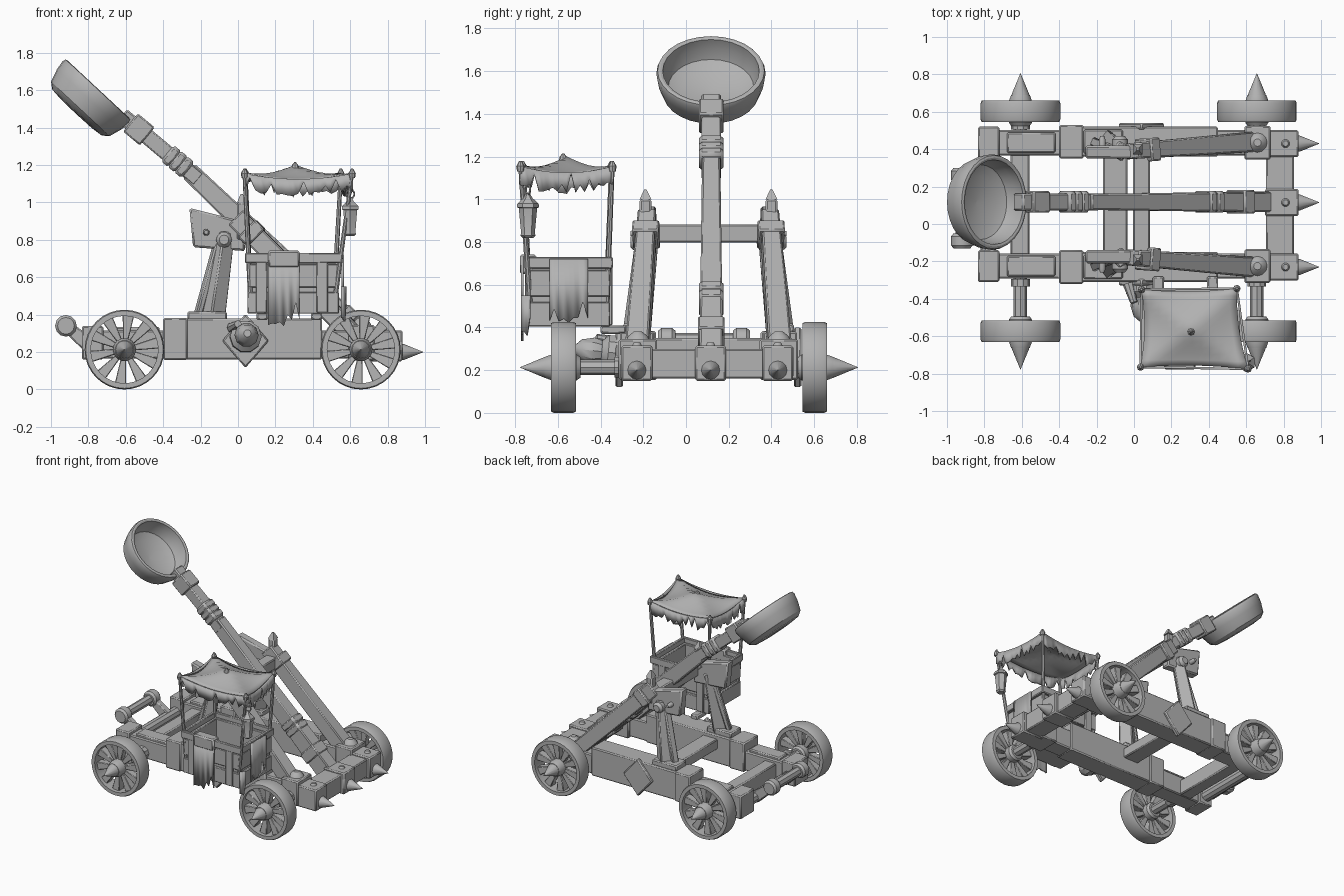
import bpy, bmesh, math, random
from mathutils import Vector as V

random.seed(4)
if "Cube" in bpy.data.objects:
    bpy.data.objects.remove(bpy.data.objects["Cube"])

grey = bpy.data.materials.new("plain_grey")
grey.use_nodes = True
GREY = (0.45, 0.45, 0.45, 1)
grey.diffuse_color = GREY
grey.node_tree.nodes["Principled BSDF"].inputs["Base Color"].default_value = GREY
parts = []


def make(name, verts, faces, bevel=0.0, thick=0.0):
    bm = bmesh.new()
    vs = [bm.verts.new(v) for v in verts]
    for f in faces:
        bm.faces.new([vs[i] for i in f])
    bmesh.ops.recalc_face_normals(bm, faces=bm.faces)
    me = bpy.data.meshes.new(name)
    bm.to_mesh(me)
    bm.free()
    me.materials.append(grey)
    ob = bpy.data.objects.new(name, me)
    bpy.context.collection.objects.link(ob)
    if bevel:
        m = ob.modifiers.new("bevel", "BEVEL")
        m.width, m.segments = bevel, 1
    if thick:
        m = ob.modifiers.new("thickness", "SOLIDIFY")
        m.thickness, m.offset = thick, 0
    parts.append(ob)


def frame(p0, p1):
    d = (V(p1) - V(p0)).normalized()
    side = V((0, 0, 1)).cross(d)
    side = side.normalized() if side.length > 0.01 else V((0, 1, 0))
    return side, d.cross(side)


def loft(name, rings, cap=True, bevel=0.0):
    n = len(rings[0])
    faces = [(k * n + i, k * n + (i + 1) % n, (k + 1) * n + (i + 1) % n, (k + 1) * n + i)
             for k in range(len(rings) - 1) for i in range(n)]
    if cap:
        faces += [tuple(range(n)), tuple(range((len(rings) - 1) * n, len(rings) * n))]
    make(name, [v for r in rings for v in r], faces, bevel)


def beam(name, p0, p1, a, b=None, bevel=0.008):
    """Squared timber; a and b are (width, height) at either end."""
    s, u = frame(p0, p1)
    rings = [[V(p) + s * (w * i / 2) + u * (h * j / 2) for i, j in ((-1, -1), (1, -1), (1, 1), (-1, 1))]
             for p, (w, h) in ((p0, a), (p1, b or a))]
    loft(name, rings, bevel=bevel)


def box(name, lo, hi, bevel=0.008):
    y, z = (lo[1] + hi[1]) / 2, (lo[2] + hi[2]) / 2
    beam(name, (lo[0], y, z), (hi[0], y, z), (hi[1] - lo[1], hi[2] - lo[2]), bevel=bevel)


def turned(name, p0, p1, profile, n=12, cap=True, flat=1.0):
    """Lathe a profile of (fraction along, radius) around the line p0-p1."""
    s, u = frame(p0, p1)
    rings = [[V(p0).lerp(V(p1), t) + (s * math.cos(a) + u * flat * math.sin(a)) * max(r, 0.001)
              for a in (2 * math.pi * i / n for i in range(n))] for t, r in profile]
    loft(name, rings, cap)


def rod(name, p0, p1, r, r1=None, n=8):
    turned(name, p0, p1, [(0, r), (1, r if r1 is None else r1)], n)


def ragged(name, p0, p1, drop, n, wild=0.5, sag=0.0):
    """Cloth strip hung between two points with a torn lower edge."""
    p0, p1 = V(p0), V(p1)
    top = [p0.lerp(p1, i / n) - V((0, 0, sag * (1 - (2 * i / n - 1) ** 2))) for i in range(n + 1)]
    low = [p - V((0, 0, drop * (1 - wild * random.random() * (1.6 if i % 2 else 0.4)))) for i, p in enumerate(top)]
    make(name, top + low, [(i, i + 1, n + 2 + i, n + 1 + i) for i in range(n)], thick=0.012)


MID = 0.105                      # centre line between the rails

# Wheels, stub axles and hub spikes
for wx, wname in ((-0.607, "rear"), (0.657, "front")):
    for s, y0, y1 in ((-1, -0.515, -0.632), (1, 0.545, 0.66)):
        name, z = f"{wname}_{'near' if s < 0 else 'far'}", 0.213
        at = lambda y: (wx, y, z)
        turned(name + "_rim", at(y0), at(y1),
               [(0, 0.18), (0, 0.207), (0.12, 0.213), (0.88, 0.213), (1, 0.207), (1, 0.18), (0, 0.18)], 32, False)
        for k in range(10):
            a = 2 * math.pi * k / 10 + 0.2
            d = V((math.cos(a), 0, math.sin(a)))
            c = V(at((y0 + y1) / 2))
            beam(name + "_spoke", c + d * 0.04, c + d * 0.187, (0.045, 0.026), (0.06, 0.062), 0.004)
        turned(name + "_hub", at(y0 - s * 0.02), at(y1 + s * 0.03),
               [(0, 0.05), (0.1, 0.062), (0.8, 0.062), (1, 0.05)], 14)
        turned(name + "_hub_spike", at(y1 + s * 0.02), at(y1 + s * 0.145), [(0, 0.05), (0.15, 0.045), (1, 0)])
        rod(name + "_axle", at(MID + s * 0.33), at(y0), 0.036)
        turned(name + "_axle_collar", at(MID + s * 0.40), at(MID + s * 0.44), [(0, 0.05), (1, 0.05)], 10)

# Side rails, side frames and braces
for s in (-1, 1):
    tag = "near" if s < 0 else "far"
    Y = lambda off: MID + s * off
    yr = Y(0.33)
    beam(tag + "_rail", (-0.82, yr, 0.24), (0.86, yr, 0.24), (0.135, 0.15))
    beam(tag + "_rail_middle", (-0.39, Y(0.335), 0.27), (0.45, Y(0.335), 0.27), (0.16, 0.22))
    beam(tag + "_rail_end", (-0.835, yr, 0.25), (-0.72, yr, 0.25), (0.17, 0.18))
    beam(tag + "_rail_sleeve", (-0.40, Y(0.335), 0.27), (-0.27, Y(0.335), 0.27), (0.18, 0.225))
    beam(tag + "_axle_block", (0.59, yr, 0.25), (0.73, yr, 0.25), (0.18, 0.19))
    beam(tag + "_side_plank", (-0.68, yr, 0.31), (-0.42, yr, 0.31), (0.11, 0.05))
    turned(tag + "_stud", (0.66, yr, 0.34), (0.66, yr, 0.38), [(0, 0.055), (0.5, 0.045), (1, 0.02)])
    # diamond plate
    make(tag + "_diamond_plate",
         [(0.04 + 0.125 * i, Y(y), 0.26 + 0.145 * j) for y in (0.40, 0.435) for i, j in ((1, 0), (0, 1), (-1, 0), (0, -1))],
         [(0, 1, 2, 3), (4, 5, 6, 7)] + [(i, (i + 1) % 4, 4 + (i + 1) % 4, 4 + i) for i in range(4)], bevel=0.008)
    # upright, rear strut and foot
    beam(tag + "_upright", (-0.135, Y(0.335), 0.38), (-0.07, Y(0.285), 0.84), (0.10, 0.10), (0.085, 0.08))
    beam(tag + "_rear_strut", (-0.22, Y(0.335), 0.38), (-0.11, Y(0.29), 0.78), (0.05, 0.035))
    beam(tag + "_upright_foot", (-0.27, Y(0.335), 0.395), (-0.06, Y(0.335), 0.395), (0.13, 0.045))
    # head plate, profile drawn in side elevation
    prof = [(-0.26, 0.97), (0.02, 0.90), (0.04, 0.74), (-0.24, 0.76)]
    loft(tag + "_head_plate", [[(x, Y(o), z) for x, z in prof] for o in (0.245, 0.315)], bevel=0.01)
    for x, z, r in ((-0.075, 0.80, 0.042), (-0.17, 0.84, 0.018)):
        turned(tag + "_head_bolt", (x, Y(0.30), z), (x, Y(0.365), z), [(0, r), (0.7, r), (1, r * 0.6)])
    # long diagonal brace with strap and pointed post
    top, foot = V((-0.01, Y(0.285), 0.92)), V((0.64, Y(0.335), 0.27))
    beam(tag + "_brace", top, foot, (0.085, 0.11), (0.11, 0.11))
    beam(tag + "_brace_strap", top.lerp(foot, 0.09), top.lerp(foot, 0.17), (0.125, 0.13))
    beam(tag + "_post", (0.02, Y(0.295), 0.80), (0.02, Y(0.295), 1.0), (0.055, 0.05))
    beam(tag + "_post_tip", (0.02, Y(0.295), 1.0), (0.02, Y(0.295), 1.045), (0.055, 0.05), (0.012, 0.012), 0)

# Cross members
beam("front_crossbeam", (0.78, -0.29, 0.23), (0.78, 0.50, 0.23), (0.15, 0.14))
beam("rear_crossbeam", (-0.61, -0.2, 0.23), (-0.61, 0.42, 0.23), (0.10, 0.12))
beam("middle_crossbeam", (-0.10, -0.2, 0.31), (-0.10, 0.42, 0.31), (0.13, 0.08))
beam("top_crossbar", (0.04, -0.2, 0.84), (0.04, 0.4, 0.84), (0.09, 0.085))
for y in (MID - 0.335, MID + 0.01, MID + 0.325):
    box("crossbeam_sleeve", (0.70, y - 0.072, 0.15), (0.88, y + 0.072, 0.315))
    turned("front_spike", (0.87, y, 0.20), (0.99, y, 0.20), [(0, 0.045), (0.15, 0.042), (1, 0)])
    turned("sleeve_bolt", (0.81, y, 0.31), (0.81, y, 0.33), [(0, 0.025), (1, 0.015)])

# Throwing arm with a slight knee, collar and wrappings
KNEE = -0.26


def P(x):
    return V((x, 0.118, 1.166 - (x - KNEE) * (0.83 if x < KNEE else 0.955)))


beam("arm_upper", P(-0.62), P(KNEE) + V((0.05, 0, -0.045)), (0.09, 0.085))
beam("arm_lower", P(KNEE), P(0.70), (0.085, 0.10), (0.11, 0.14))
beam("arm_collar", P(-0.575), P(-0.485), (0.115, 0.125))
for x in (-0.38, -0.345, -0.31, 0.36, 0.40):
    beam("arm_wrapping", P(x), P(x + 0.045), (0.115, 0.11 if x < 0 else 0.145), bevel=0.015)
beam("arm_foot_strap", P(0.54), P(0.60), (0.125, 0.15))

# Bowl
c, nrm = V((-0.748, 0.117, 1.602)), V((0.68, 0, 0.73))
turned("bowl", c - nrm * 0.175, c,
       [(0, 0.001), (0.01, 0.12), (0.05, 0.19), (0.2, 0.225), (0.6, 0.248), (0.9, 0.256), (1, 0.25), (1.02, 0.238),
        (1, 0.226), (0.7, 0.222), (0.4, 0.2), (0.25, 0.14), (0.2, 0.001)], 28, flat=0.95)

# Rear crank handle
for y in (-0.09, 0.26):
    beam("crank_arm", (-0.92, y, 0.34), (-0.78, y, 0.225), (0.045, 0.06), (0.055, 0.085))
    turned("crank_knob", (-0.92, y - 0.04, 0.34), (-0.92, y + 0.04, 0.34), [(0, 0.045), (0.2, 0.058), (0.8, 0.058), (1, 0.045)])
rod("crank_grip", (-0.92, -0.1, 0.34), (-0.92, 0.26, 0.34), 0.034)
rod("crank_shaft", (-0.78, -0.2, 0.23), (-0.78, 0.42, 0.23), 0.042, n=10)

# Boss on the near side
turned("side_boss", (0.04, -0.33, 0.28), (0.05, -0.52, 0.30),
       [(0, 0.085), (0.2, 0.085), (0.35, 0.055), (0.55, 0.065), (0.85, 0.05), (1, 0.02)], 10)
rod("boss_peg", (-0.03, -0.32, 0.33), (0.0, -0.42, 0.35), 0.03, 0.02)

# Basket: floor, thin walls, planks, posts and rim
x0, x1, y0, y1 = 0.05, 0.54, -0.745, -0.355
box("basket_floor", (x0, y0, 0.405), (x1, y1, 0.435))
for z0, z1, out in ((0.42, 0.70, -0.018), (0.405, 0.52, 0.0), (0.545, 0.67, 0.0), (0.675, 0.73, 0.012)):
    a, b, c0, d0, w = x0 - out, x1 + out, y0 - out, y1 + out, 0.025
    for y in (c0, d0 - w):
        box("basket_side_plank", (a, y, z0), (b, y + w, z1), 0.005)
    for x in (a, b - w):
        box("basket_end_plank", (x, c0, z0), (x + w, d0, z1), 0.005)
for x in (x0 + 0.075, x1 - 0.09):
    for y in (y0, y1):
        box("basket_slat", (x - 0.03, y - 0.01, 0.41), (x + 0.03, y + 0.01, 0.70), 0.004)
for x in (0.13, 0.42):
    beam("basket_bracket", (x, -0.28, 0.39), (x, -0.40, 0.39), (0.06, 0.04))

# Cloths hung over the basket rim
for p, q in (((0.16, -0.767, 0.735), (0.33, -0.767, 0.735)), ((0.56, -0.64, 0.72), (0.56, -0.46, 0.72))):
    ragged("hanging_cloth", p, q, 0.40 if p[0] < 0.5 else 0.30, 8, 0.25)
box("cloth_fold", (0.16, -0.778, 0.65), (0.33, -0.70, 0.742), 0.01)
ragged("corner_rag", (0.555, -0.77, 0.55), (0.575, -0.73, 0.55), 0.20, 3)

# Canopy: poles, sagging roof, torn fringe and finials
corners = {(-1, -1): (0.035, -0.765), (1, -1): (0.61, -0.775), (1, 1): (0.55, -0.345), (-1, 1): (0.04, -0.35)}
N = 12


def roof(u, v):
    x = sum(p[0] * (1 + i * u) * (1 + j * v) / 4 for (i, j), p in corners.items())
    y = sum(p[1] * (1 + i * u) * (1 + j * v) / 4 for (i, j), p in corners.items())
    r, q = max(abs(u), abs(v)), min(abs(u), abs(v))
    pinch = 1 - 0.07 * r * (1 - q * q)
    edge = 1.115 + 0.04 * q * q
    return V((0.31 + (x - 0.31) * pinch, -0.56 + (y + 0.56) * pinch, edge + (1.195 - edge) * (1 - r) ** 1.3))


grid = [roof(2 * i / N - 1, 2 * j / N - 1) for j in range(N + 1) for i in range(N + 1)]
make("canopy", grid, [(k, k + 1, k + N + 2, k + N + 1) for j in range(N) for k in range(j * (N + 1), j * (N + 1) + N)], thick=0.012)
order = list(corners)
for k, (i, j) in enumerate(order):
    i2, j2 = order[(k + 1) % 4]
    ragged("canopy_fringe", roof(i, j), roof(i2, j2), 0.10, 20, 0.6, 0.03)
    tip = roof(i, j)
    base = V((x0 + 0.02 if i < 0 else x1 - 0.03, y0 + 0.02 if j < 0 else y1 - 0.02, 0.42))
    rod("canopy_pole", base, tip, 0.014, 0.011)
    turned("canopy_finial", tip - V((0, 0, 0.025)), tip + V((0, 0, 0.025)), [(0, 0.016), (0.5, 0.02), (1, 0.006)], 8)
turned("canopy_peak", (0.305, -0.575, 1.18), (0.305, -0.575, 1.215), [(0, 0.022), (0.6, 0.016), (1, 0.004)], 8)

# Lantern on its ring
L = (0.60, -0.74)
rod("lantern_cord", (*L, 1.14), (*L, 1.065), 0.006, n=6)
bpy.ops.mesh.primitive_torus_add(location=(*L, 1.045), rotation=(math.pi / 2, 0, 0.4), major_radius=0.024,
                                 minor_radius=0.005, major_segments=14, minor_segments=6)
ring = bpy.context.object
ring.name = "lantern_ring"
ring.data.materials.append(grey)
parts.append(ring)
turned("lantern", (*L, 0.82), (*L, 1.03), [(0, 0.025), (0.05, 0.036), (0.1, 0.032), (0.66, 0.043), (0.68, 0.052),
                                          (0.76, 0.05), (0.88, 0.022), (1, 0.008)], 6)

# Smooth the rounded parts while keeping edges sharp
bpy.ops.object.select_all(action="DESELECT")
for ob in parts:
    ob.select_set(True)
bpy.context.view_layer.objects.active = parts[0]
bpy.ops.object.shade_smooth_by_angle(angle=math.radians(32))
